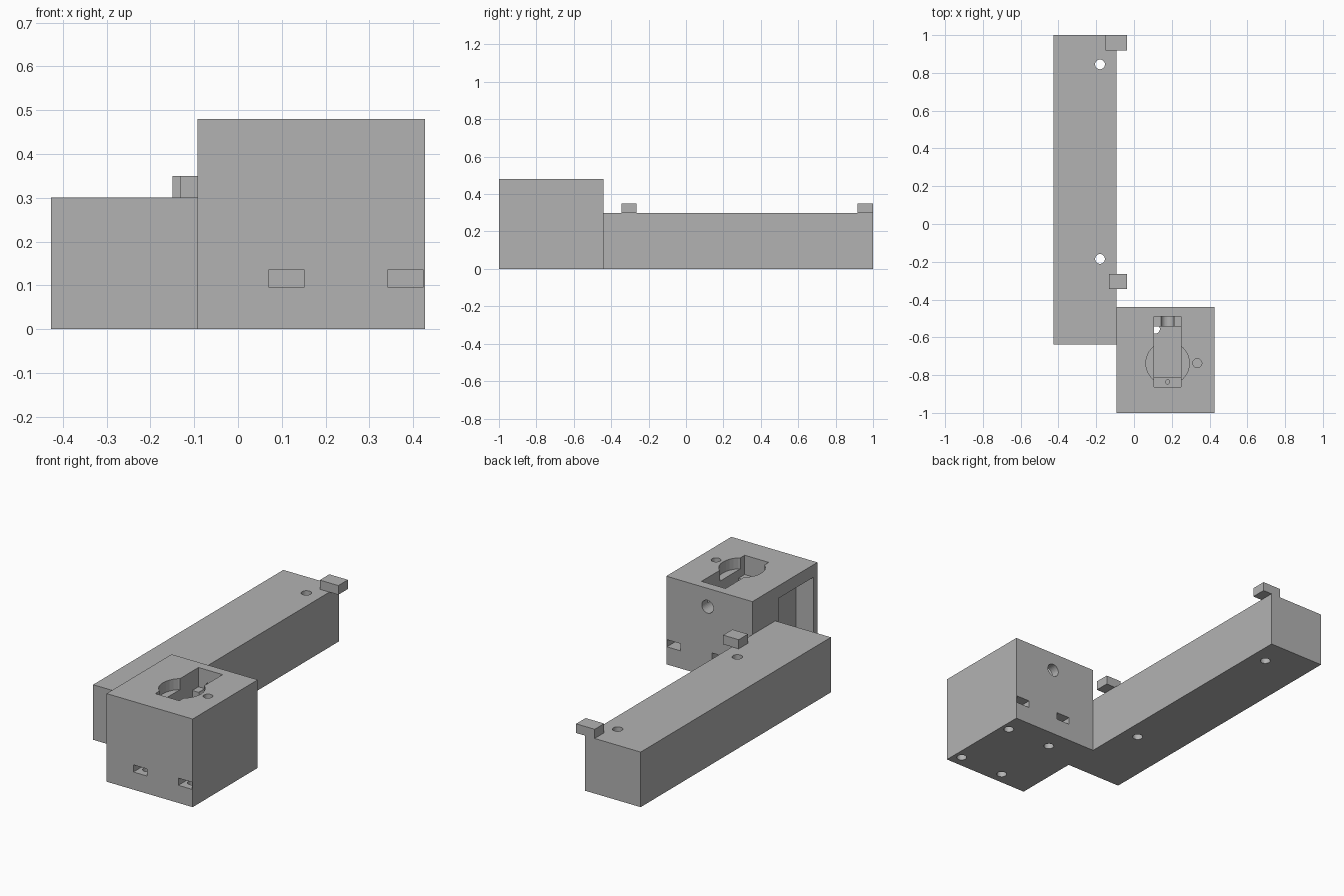
import bpy
import bmesh
from mathutils import Matrix

if "Cube" in bpy.data.objects:
    bpy.data.objects.remove(bpy.data.objects["Cube"], do_unlink=True)

grey = bpy.data.materials.new("plain grey")
grey.use_nodes = True
colour = (0.45, 0.45, 0.45, 1)
grey.diffuse_color = colour
grey.node_tree.nodes["Principled BSDF"].inputs["Base Color"].default_value = colour


def finish(name, bm):
    mesh = bpy.data.meshes.new(name)
    bm.to_mesh(mesh)
    bm.free()
    mesh.materials.append(grey)
    obj = bpy.data.objects.new(name, mesh)
    bpy.context.scene.collection.objects.link(obj)
    return obj


def block(name, x, y, z):
    """Box given by its (low, high) limits on each axis."""
    bm = bmesh.new()
    bmesh.ops.create_cube(bm, size=1)
    for v in bm.verts:
        v.co = [lim[c > 0] for lim, c in zip((x, y, z), v.co)]
    return finish(name, bm)


def rod(name, centre, radius, length, axis="Z"):
    bm = bmesh.new()
    turn = Matrix.Rotation(1.5707963, 4, "X") if axis == "Y" else Matrix()
    bmesh.ops.create_cone(bm, cap_ends=True, segments=32, radius1=radius,
                          radius2=radius, depth=length,
                          matrix=Matrix.Translation(centre) @ turn)
    return finish(name, bm)


def cut(target, cutters):
    """Subtract each cutter, bake the result and drop the cutters."""
    for c in cutters:
        c.hide_render = True
        mod = target.modifiers.new("cut", "BOOLEAN")
        mod.operation = "DIFFERENCE"
        mod.solver = "EXACT"
        mod.object = c
    bpy.context.view_layer.update()
    graph = bpy.context.evaluated_depsgraph_get()
    baked = bpy.data.meshes.new_from_object(target.evaluated_get(graph))
    target.modifiers.clear()
    target.data = baked
    for c in cutters:
        bpy.data.objects.remove(c, do_unlink=True)


SIDE = -0.092   # plane where the rail meets the housing
TOP = 0.48

# Long rail with two through holes
rail = block("rail", (-0.427, SIDE), (-0.637, 1), (0, 0.3))
cut(rail, [rod("rail_hole_cutter", (-0.18, y, 0.15), 0.026, 0.5)
           for y in (-0.185, 0.845)])

# Overhanging tabs on the rail
block("rear_tab", (-0.15, -0.038), (0.918, 1), (0.3, 0.35))
block("front_tab", (-0.132, -0.038), (-0.345, -0.265), (0.3, 0.35))

# Motor housing
housing = block("motor_housing", (SIDE, 0.427), (-1, -0.44), (0, TOP))
mid = 0.178
cutters = [
    # stepped motor pocket with a round clearance recess
    block("ear_cutter", (0.105, 0.25), (-0.862, -0.49), (0.375, 0.6)),
    block("body_cutter", (0.105, 0.25), (-0.81, -0.543), (0.15, 0.6)),
    rod("recess_cutter", (mid, -0.737, TOP), 0.115, 0.12),
    rod("ear_screw_cutter", (mid, -0.836, 0.35), 0.011, 0.2),
    # cable hole through the back wall
    rod("cable_cutter", (mid, -0.48, 0.38), 0.035, 0.2, "Y"),
    # small hole beside the pocket
    rod("top_hole_cutter", (0.335, -0.737, 0.46), 0.024, 0.32),
    # side pocket beside the rail
    block("side_pocket_cutter", (-0.2, 0.012), (-0.966, -0.664), (0.07, 0.412)),
]
# Bottom screw holes, each crossing a nut slot
for x in (0.111, 0.382):
    for y, slot in ((-0.935, (-1.1, -0.895)), (-0.555, (-0.595, -0.3))):
        cutters.append(rod("screw_cutter", (x, y, 0.05), 0.026, 0.3))
        cutters.append(block("nut_slot_cutter", (x - 0.041, x + 0.041),
                             slot, (0.096, 0.135)))
cut(housing, cutters)
